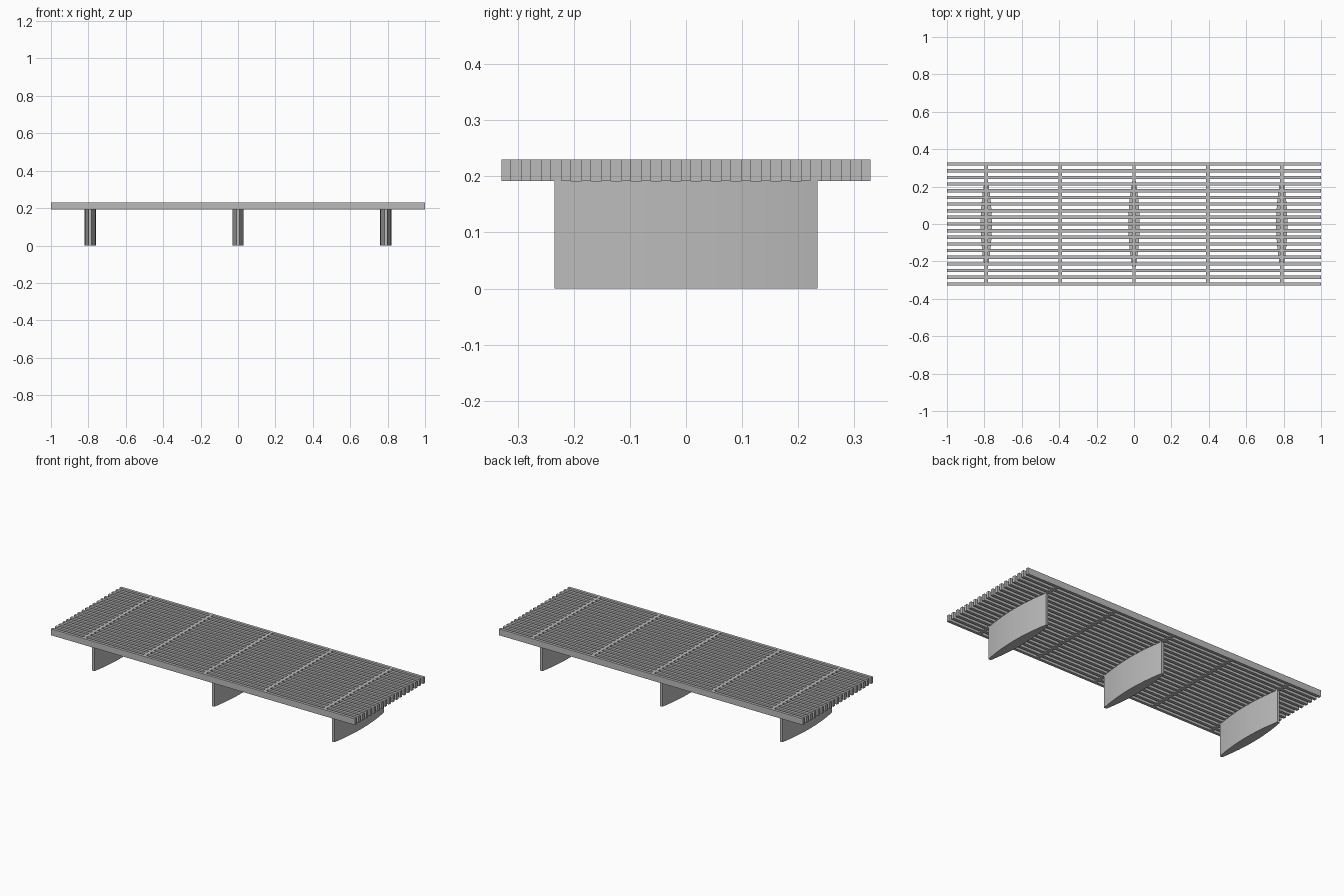
import bpy
import bmesh
import math

if "Cube" in bpy.data.objects:
    bpy.data.objects.remove(bpy.data.objects["Cube"], do_unlink=True)

# Single painted-metal grey
grey = bpy.data.materials.new("grey")
grey.use_nodes = True
colour = (0.5, 0.5, 0.5, 1)
grey.diffuse_color = colour
grey.node_tree.nodes["Principled BSDF"].inputs["Base Color"].default_value = colour

TOP, UNDER = 0.23, 0.192
COUNT, WIDTH, HALF_DEPTH = 19, 0.017, 0.329
PITCH = (2 * HALF_DEPTH - WIDTH) / (COUNT - 1)
BAY = 0.395


def finish(name, bm):
    bmesh.ops.recalc_face_normals(bm, faces=bm.faces)
    mesh = bpy.data.meshes.new(name)
    bm.to_mesh(mesh)
    bm.free()
    mesh.materials.append(grey)
    obj = bpy.data.objects.new(name, mesh)
    bpy.context.collection.objects.link(obj)
    return obj


def box(name, x, y, size_x, size_y):
    bm = bmesh.new()
    bmesh.ops.create_cube(bm, size=1)
    bmesh.ops.scale(bm, vec=(size_x, size_y, TOP - UNDER), verts=bm.verts)
    bmesh.ops.translate(bm, vec=(x, y, (TOP + UNDER) / 2), verts=bm.verts)
    return finish(name, bm)


def leg(name, x):
    # Lens outline with blunt tips, extruded upwards
    half, belly, tip, steps = 0.234, 0.03, 0.008, 16
    side = []
    for i in range(steps + 1):
        t = -1 + 2 * i / steps
        side.append((tip + (belly - tip) * (1 - t * t), half * t))
    outline = side + [(-px, py) for px, py in reversed(side)]
    bm = bmesh.new()
    base = bm.faces.new([bm.verts.new((x + px, py, 0)) for px, py in outline])
    new = bmesh.ops.extrude_face_region(bm, geom=[base])["geom"]
    top = [v for v in new if isinstance(v, bmesh.types.BMVert)]
    bmesh.ops.translate(bm, vec=(0, 0, UNDER), verts=top)
    obj = finish(name, bm)
    bpy.ops.object.select_all(action="DESELECT")
    obj.select_set(True)
    bpy.context.view_layer.objects.active = obj
    bpy.ops.object.shade_smooth_by_angle(angle=math.radians(30))


# Long slats
for i in range(COUNT):
    y = -HALF_DEPTH + WIDTH / 2 + i * PITCH
    box(f"slat_{i + 1}", 0, y, 2, WIDTH)
    # Spacer blocks filling the gap behind each slat
    if i < COUNT - 1:
        for j in range(5):
            box(f"spacer_{i + 1}_{j + 1}", (j - 2) * BAY, y + PITCH / 2,
                0.018, PITCH - WIDTH)

# Curved blade legs
for name, x in (("right_leg", -2 * BAY), ("middle_leg", 0), ("left_leg", 2 * BAY)):
    leg(name, x)
